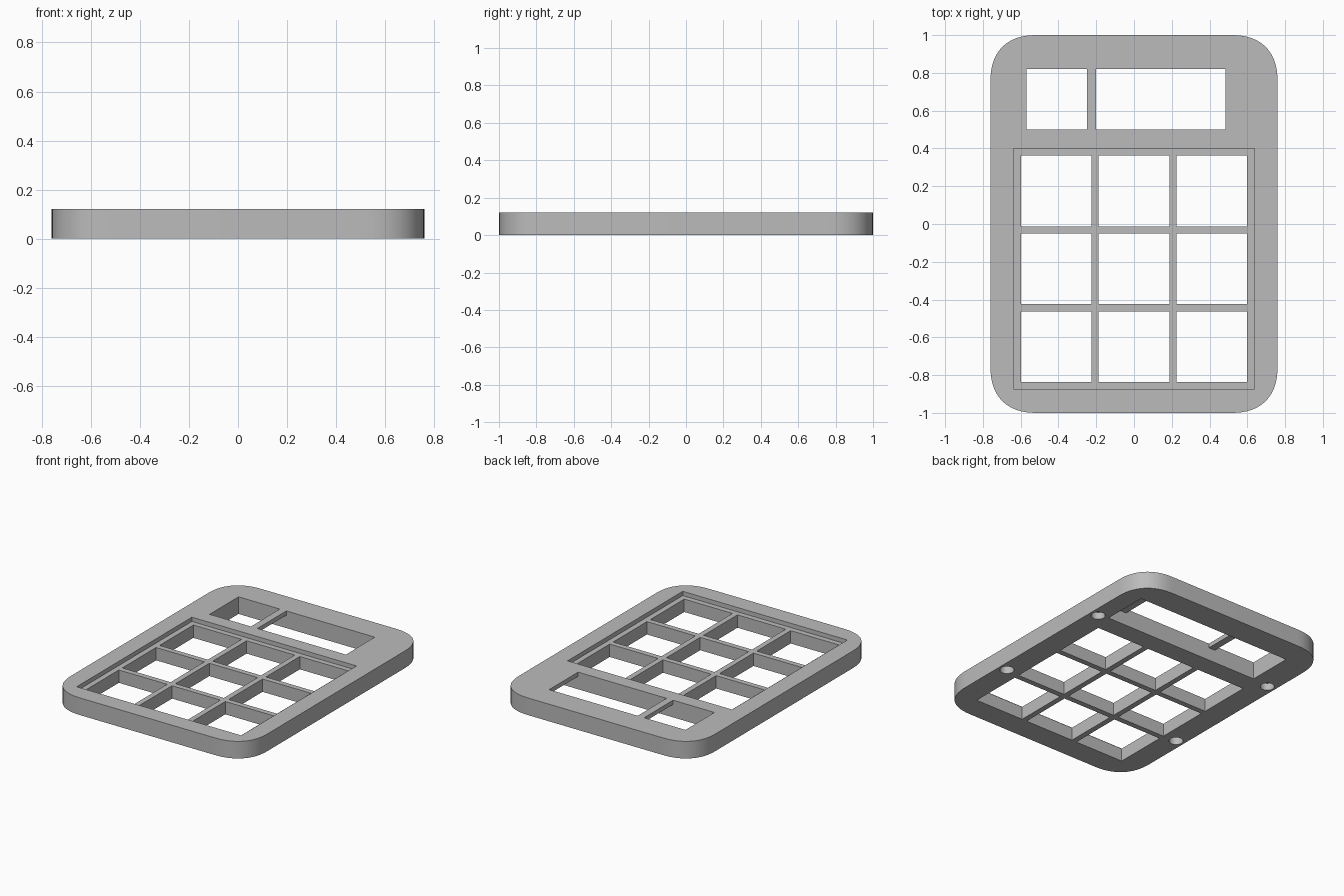
import bpy
import bmesh
from math import cos, sin, pi, radians

cube = bpy.data.objects.get("Cube")
if cube:
    bpy.data.objects.remove(cube, do_unlink=True)

HALF_X, HALF_Y, THICK = 0.76, 1.0, 0.12
KEY_Y, KEY_PITCH, KEY_SIZE = -0.237, 0.412, 0.374

grey = bpy.data.materials.new("plain grey")
grey.use_nodes = True
grey.diffuse_color = (0.5, 0.5, 0.5, 1)
grey.node_tree.nodes["Principled BSDF"].inputs["Base Color"].default_value = (0.5, 0.5, 0.5, 1)


def prism(name, outline, z0, z1):
    """Extrude a closed outline between two heights."""
    bm = bmesh.new()
    face = bm.faces.new([bm.verts.new((x, y, z0)) for x, y in outline])
    top = bmesh.ops.extrude_face_region(bm, geom=[face])["geom"]
    moved = [v for v in top if isinstance(v, bmesh.types.BMVert)]
    bmesh.ops.translate(bm, verts=moved, vec=(0, 0, z1 - z0))
    bmesh.ops.recalc_face_normals(bm, faces=bm.faces)
    mesh = bpy.data.meshes.new(name)
    bm.to_mesh(mesh)
    bm.free()
    mesh.materials.append(grey)
    obj = bpy.data.objects.new(name, mesh)
    bpy.context.collection.objects.link(obj)
    return obj


def rectangle(x0, x1, y0, y1):
    return [(x0, y0), (x1, y0), (x1, y1), (x0, y1)]


def circle(cx, cy, r, n=32):
    return [(cx + r * cos(2 * pi * i / n), cy + r * sin(2 * pi * i / n)) for i in range(n)]


def soft_rectangle(hx, hy, r, power, steps=16):
    """Rectangle with gently blended corners."""
    points = []
    for quarter, (sx, sy) in enumerate([(1, 1), (-1, 1), (-1, -1), (1, -1)]):
        for i in range(steps + 1):
            a = (quarter + i / steps) * pi / 2
            c, s = abs(cos(a)) ** (2 / power), abs(sin(a)) ** (2 / power)
            points.append((sx * (hx - r + r * c), sy * (hy - r + r * s)))
    return points


# Body plate
body = prism("cover_plate", soft_rectangle(HALF_X, HALF_Y, 0.25, 2.4), 0, THICK)
cutters = []


def cut(name, outline, z0, z1):
    cutter = prism(name, outline, z0, z1)
    cutter.hide_render = True
    cutters.append(cutter)
    mod = body.modifiers.new(name, "BOOLEAN")
    mod.operation = "DIFFERENCE"
    mod.solver = "EXACT"
    mod.object = cutter


# Shallow recess around the keys
edge = 0.637
cut("key_recess", rectangle(-edge, edge, KEY_Y - edge, KEY_Y + edge), THICK - 0.03, 0.2)

# Three by three key openings
h = KEY_SIZE / 2
for row in (-1, 0, 1):
    for col in (-1, 0, 1):
        x, y = col * KEY_PITCH, KEY_Y + row * KEY_PITCH
        cut("key_opening", rectangle(x - h, x + h, y - h, y + h), -0.1, 0.2)

# Display windows, with a wider pocket underneath leaving a thin divider
for x0, x1 in ((-0.57, -0.25), (-0.2, 0.485)):
    cut("window", rectangle(x0, x1, 0.5, 0.82), -0.1, 0.2)
cut("display_pocket", rectangle(-0.57, 0.63, 0.5, 0.82), -0.1, 0.09)

# Blind screw holes in the underside
for x in (-0.7, 0.7):
    for y in (-0.42, 0.48):
        cut("screw_hole", circle(x, y, 0.045), -0.1, 0.05)

# Apply the cuts and remove the cutters
bpy.context.view_layer.update()
evaluated = body.evaluated_get(bpy.context.evaluated_depsgraph_get())
final = bpy.data.meshes.new_from_object(evaluated)
body.modifiers.clear()
body.data = final
for cutter in cutters:
    bpy.data.objects.remove(cutter, do_unlink=True)

# Smooth rounded corners, sharp edges elsewhere
bpy.ops.object.select_all(action="DESELECT")
body.select_set(True)
bpy.context.view_layer.objects.active = body
bpy.ops.object.shade_smooth_by_angle(angle=radians(30))
